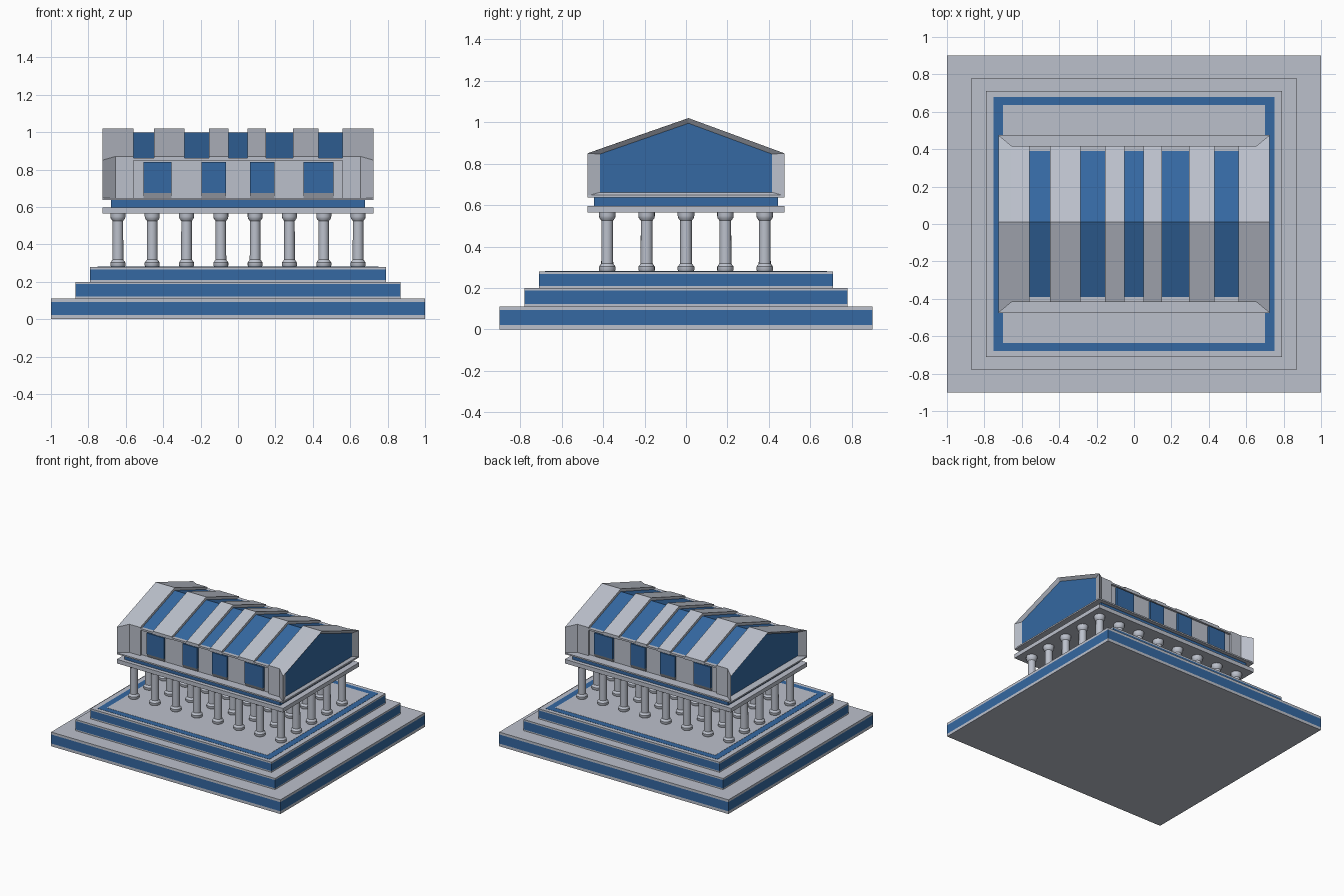
import bpy, math

if "Cube" in bpy.data.objects:
    bpy.data.objects.remove(bpy.data.objects["Cube"])

blue = bpy.data.materials.new("blue")
blue.diffuse_color = (0.035, 0.14, 0.36, 1)
blue.use_nodes = True
blue.node_tree.nodes["Principled BSDF"].inputs["Base Color"].default_value = blue.diffuse_color
grey = bpy.data.materials.new("grey")
grey.diffuse_color = (0.5, 0.53, 0.6, 1)
grey.use_nodes = True
grey.node_tree.nodes["Principled BSDF"].inputs["Base Color"].default_value = grey.diffuse_color


def mesh_obj(name, verts, faces, mat=None):
    me = bpy.data.meshes.new(name)
    me.from_pydata(verts, [], faces)
    ob = bpy.data.objects.new(name, me)
    bpy.context.collection.objects.link(ob)
    if mat:
        me.materials.append(mat)
    return ob


def loft(name, rings, mat=None, caps=True):
    """Skin a list of equal closed rings."""
    n = len(rings[0])
    verts = [p for r in rings for p in r]
    faces = [(i * n + j, i * n + (j + 1) % n, (i + 1) * n + (j + 1) % n, (i + 1) * n + j)
             for i in range(len(rings) - 1) for j in range(n)]
    if caps:
        faces += [tuple(range(n))[::-1], tuple(range(len(verts) - n, len(verts)))]
    ob = mesh_obj(name, verts, faces, mat)
    return ob


def extrude_x(name, profile, x0, x1, mat=None):
    return loft(name, [[(x, y, z) for y, z in profile] for x in (x0, x1)], mat)


def box(name, x, y, z0, z1, mat=None):
    return extrude_x(name, [(-y, z0), (y, z0), (y, z1), (-y, z1)], -x, x, mat)


# Stepped platform: each tier is a grey / blue / grey stack
for name, x, y, zs in (("lower_step", 1.0, 0.9, (0, 0.022, 0.093, 0.112)),
                       ("middle_step", 0.87, 0.78, (0.112, 0.122, 0.187, 0.2)),
                       ("upper_step", 0.79, 0.71, (0.2, 0.21, 0.267, 0.28))):
    for part, a, b, m in zip(("base", "band", "top"), zs, zs[1:], (grey, blue, grey)):
        box(name + "_" + part, x, y, a, b, m)

# Blue border inlaid around the floor
box("floor_border", 0.75, 0.68, 0.27, 0.2815, blue)
box("floor", 0.70, 0.635, 0.27, 0.283, grey)

# Columns: one turned profile shared by a grid
SIDES = 16
profile = [(0.036, 0.28), (0.04, 0.287), (0.04, 0.303), (0.029, 0.318),
           (0.028, 0.525), (0.038, 0.538), (0.04, 0.548), (0.04, 0.567)]
column = loft("column", [[(r * math.cos(2 * math.pi * k / SIDES),
                           r * math.sin(2 * math.pi * k / SIDES), z)
                          for k in range(SIDES)] for r, z in profile], grey)
bpy.context.view_layer.objects.active = column
column.select_set(True)
bpy.ops.object.shade_smooth_by_angle(angle=math.radians(35))
column.select_set(False)
for i in range(8):
    for j in range(5):
        ob = column if i == j == 0 else bpy.data.objects.new("column", column.data)
        if ob is not column:
            bpy.context.collection.objects.link(ob)
        ob.location = (-0.642 + i * 1.284 / 7, -0.38 + j * 0.19, 0)

# Entablature
box("architrave", 0.725, 0.475, 0.565, 0.597, grey)
box("frieze", 0.68, 0.445, 0.597, 0.637, blue)
box("cornice", 0.725, 0.475, 0.637, 0.648, grey)

# Upper storey walls
RIDGE_Y, RIDGE_Z, SLOPE = 0.012, 1.02, 0.358


def eave(h):
    return 0.85 + SLOPE * (0.475 - h)


box("wall", 0.6, 0.40, 0.645, 0.86, grey)
for s, side in ((-1, "front"), (1, "back")):
    lip = [(s * 0.39, 0.848), (s * 0.418, 0.848), (s * 0.418, 0.862), (s * 0.39, 0.862)]
    extrude_x(side + "_eave", lip[::s], -0.6, 0.6, grey)
    for x0, x1 in ((-0.505, -0.355), (-0.195, -0.065), (0.065, 0.195), (0.35, 0.51)):
        pane = [(s * 0.39, 0.675), (s * 0.416, 0.675), (s * 0.416, 0.84), (s * 0.39, 0.84)]
        sill = [(s * 0.39, 0.645), (s * 0.401, 0.645), (s * 0.416, 0.675), (s * 0.39, 0.675)]
        extrude_x(side + "_window", pane[::s], x0, x1, blue)
        extrude_x(side + "_window_sill", sill[::s], x0, x1, grey)

# Blue roof under raised grey ribs
extrude_x("roof", [(-0.402, 0.85), (0.402, 0.85), (0.402, 0.857),
                   (RIDGE_Y, 0.998), (-0.402, 0.857)], -0.6, 0.6, blue)
h = 0.418
rib = [(-h, eave(h) - 0.025), (RIDGE_Y, RIDGE_Z - 0.03), (h, eave(h) - 0.025),
       (h, eave(h)), (RIDGE_Y, RIDGE_Z), (-h, eave(h))]
for x0, x1 in ((-0.45, -0.285), (-0.155, -0.05), (0.05, 0.15), (0.295, 0.43)):
    extrude_x("roof_rib", rib, x0, x1, grey)


# Flared gable ends with a recessed blue panel
def pentagon(x, h, z0=0.645, drop=0.0):
    e = eave(h) - drop
    return [(x, -h, z0), (x, h, z0), (x, h, e), (x, RIDGE_Y, RIDGE_Z - drop), (x, -h, e)]


for s, side, panel_x in ((-1, "left", 0.685), (1, "right", 0.705)):
    rings = [pentagon(s * panel_x, 0.415, 0.662, 0.025), pentagon(s * 0.725, 0.475),
             pentagon(s * 0.655, 0.418), pentagon(s * 0.56, 0.418)]
    if s > 0:
        rings.reverse()
    end = loft(side + "_gable", rings, grey)
    end.data.materials.append(blue)
    end.data.polygons[-2 if s < 0 else -1].material_index = 1

# Consistent outward normals
import bmesh
for me in bpy.data.meshes:
    bm = bmesh.new()
    bm.from_mesh(me)
    bmesh.ops.recalc_face_normals(bm, faces=bm.faces)
    bm.to_mesh(me)
    bm.free()
